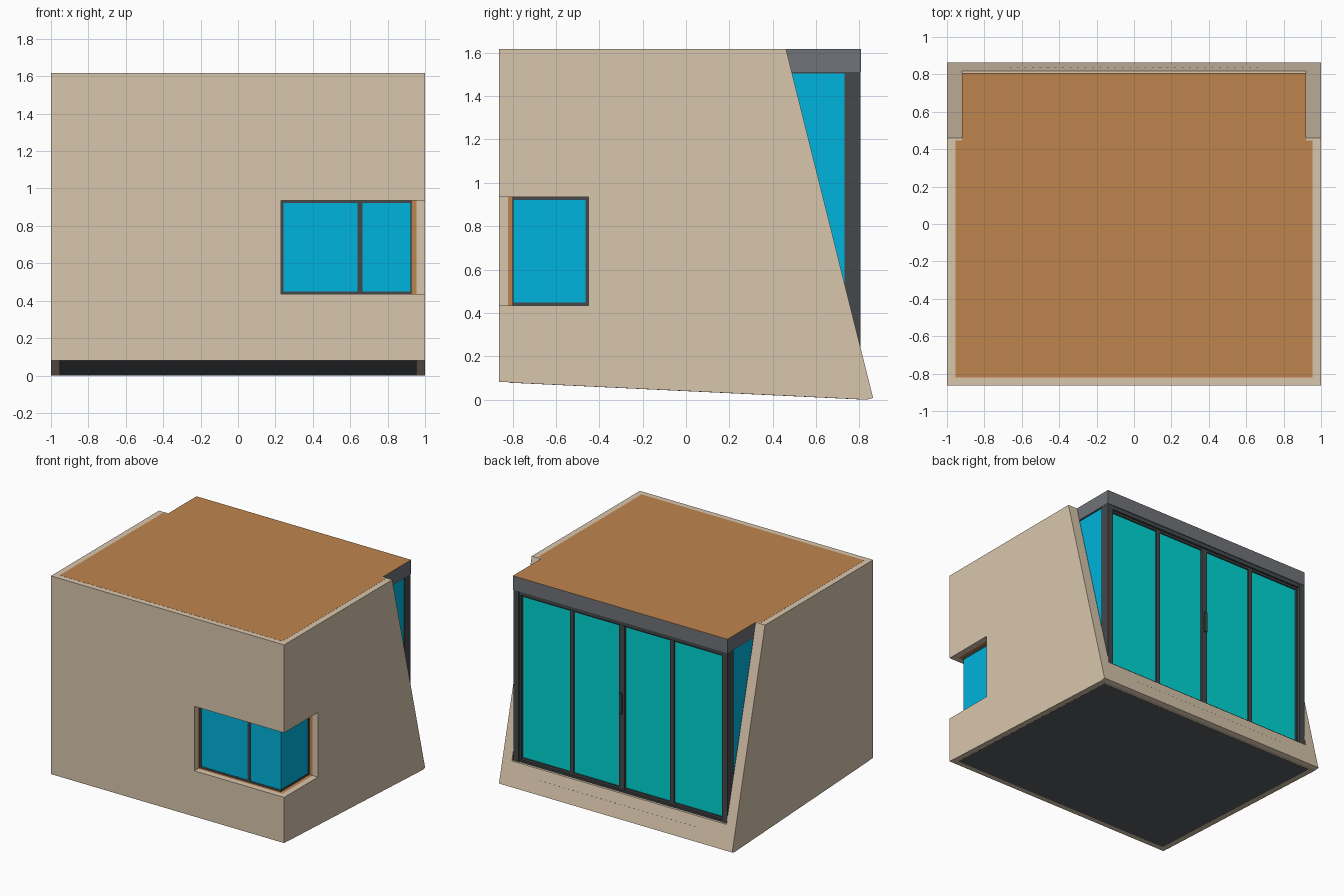
import bpy, bmesh, math
from mathutils import Vector

cube = bpy.data.objects.get("Cube")
if cube:
    bpy.data.objects.remove(cube, do_unlink=True)


def material(name, rgb):
    """Flat material from 0-255 sRGB values, stored linear."""
    lin = [c / 255 / 12.92 if c < 11 else ((c / 255 + 0.055) / 1.055) ** 2.4 for c in rgb]
    m = bpy.data.materials.new(name)
    m.use_nodes = True
    m.diffuse_color = (*lin, 1)
    bsdf = m.node_tree.nodes["Principled BSDF"]
    bsdf.inputs["Base Color"].default_value = (*lin, 1)
    bsdf.inputs["Roughness"].default_value = 0.8
    return m


TAN = material("tan_render", (217, 198, 173))
TIMBER = material("timber_core", (191, 132, 78))
BLUE = material("blue_glass", (0, 180, 221))
TEAL = material("teal_glass", (0, 214, 212))
FRAME = material("dark_frame", (69, 73, 75))
HEADER = material("grey_fascia", (112, 115, 120))
UNDER = material("charcoal_underside", (92, 95, 98))


def finish(name, bm, *mats):
    bmesh.ops.recalc_face_normals(bm, faces=bm.faces)
    me = bpy.data.meshes.new(name)
    bm.to_mesh(me)
    bm.free()
    for m in mats:
        me.materials.append(m)
    ob = bpy.data.objects.new(name, me)
    bpy.context.collection.objects.link(ob)
    return ob


def prism(name, pts, axis, a, b, *mats):
    """Extrude a profile along x (points are y,z) or y (points are x,z)."""
    bm = bmesh.new()
    place = (lambda p, t: (t, p[0], p[1])) if axis == "x" else (lambda p, t: (p[0], t, p[1]))
    face = bm.faces.new([bm.verts.new(place(p, a)) for p in pts])
    geo = bmesh.ops.extrude_face_region(bm, geom=[face])["geom"]
    move = Vector(place((0, 0), b - a))
    bmesh.ops.translate(bm, vec=move, verts=[v for v in geo if isinstance(v, bmesh.types.BMVert)])
    return finish(name, bm, *mats)


def boxes(name, mat, *spans):
    """One object made of boxes, each (x0, x1, y0, y1, z0, z1)."""
    bm = bmesh.new()
    for x0, x1, y0, y1, z0, z1 in spans:
        vs = bmesh.ops.create_cube(bm, size=1)["verts"]
        for v in vs:
            v.co = ((x0 + x1) / 2 + v.co.x * (x1 - x0),
                    (y0 + y1) / 2 + v.co.y * (y1 - y0),
                    (z0 + z1) / 2 + v.co.z * (z1 - z0))
    return finish(name, bm, mat)


# Main dimensions
TOP = 1.617
YF, YB = -0.863, 0.863          # front and back at the base
YT = 0.461                      # back of the side walls at the top
OUT, MID, INN = 1.0, 0.955, 0.92  # wall layers in x
YM, YI = -0.82, -0.785          # front wall layers in y
WX, WY, WZ0, WZ1 = 0.23, -0.45, 0.435, 0.935  # corner window opening
YE = 0.447                      # where the roof deck narrows


def base_z(y):
    return 0.081 * (0.835 - y) / (0.835 - YF)


def slope_y(z):
    return YB - (YB - YT) * (z - 0.008) / (TOP - 0.008)


def side_profile(y0, notch):
    pts = [(y0, base_z(y0)), (0.835, 0), (YB, 0.008), (YT, TOP), (y0, TOP)]
    if notch:
        pts += [(y0, WZ1), (WY, WZ1), (WY, WZ0), (y0, WZ0)]
    return pts


def front_profile(x):
    return [(-x, 0.081), (x, 0.081), (x, WZ0), (WX, WZ0),
            (WX, WZ1), (x, WZ1), (x, TOP), (-x, TOP)]


# Side walls: rendered outer skin and timber core with rendered back ends
for side, s in (("left", 1), ("right", -1)):
    prism(side + "_wall_skin", side_profile(YM, s > 0), "x", s * MID, s * OUT, TAN)
    core = prism(side + "_wall_core", side_profile(YI, s > 0), "x", s * INN, s * MID, TIMBER, TAN)
    for p in core.data.polygons:
        p.material_index = int(p.center.y > 0.4 or p.normal.z < -0.9 and p.center.z < 0.2)
    boxes(side + "_wall_end_cap", TAN,
          (*sorted((s * INN, s * MID)), YE, YT, TOP - 0.0005, TOP + 0.0008))

# Front wall, notched at the window corner
prism("front_wall_skin", front_profile(OUT), "y", YF, YM, TAN)
prism("front_wall_core", front_profile(MID), "y", YM, YI, TIMBER)

# Floor with a sloping underside, and the raking sill below the doors
prism("floor", [(YM, base_z(YM) - 0.0005), (0.81, base_z(0.81) - 0.0005), (0.81, 0.15), (YM, 0.15)],
      "x", -MID, MID, UNDER)
Z0, Z1 = 0.187, 1.51            # bottom and top of the glazing
prism("back_sill", [(0.81, base_z(0.81)), (0.835, 0), (YB, 0.008),
                    (slope_y(Z0), Z0), (0.70, Z0), (0.70, 0.1), (0.81, 0.1)],
      "x", -INN, INN, TAN)

# Roof deck and fascia above the doors
boxes("roof_deck", TIMBER, (-MID, MID, YM, YE, 1.56, TOP + 0.0008))
boxes("roof_deck_back", TIMBER, (-INN, INN, YE, 0.806, TOP - 0.001, TOP + 0.0008))
boxes("door_fascia", HEADER, (-INN, INN, 0.44, 0.806, 1.51, TOP - 0.0005))

# Corner window: glass block meeting glass to glass, with slim frame plates
GX, GY, T = 0.925, -0.797, 0.014
boxes("corner_window_glass", BLUE, (WX, GX, GY, WY, WZ0, WZ1))
boxes("corner_window_front_frame", FRAME,
      (WX, GX, GY - 0.003, GY + 0.005, WZ0, WZ0 + T),
      (WX, GX, GY - 0.003, GY + 0.005, WZ1 - T, WZ1),
      (WX, WX + T, GY - 0.003, GY + 0.005, WZ0, WZ1),
      (0.64, 0.665, GY - 0.003, GY + 0.005, WZ0, WZ1))
boxes("corner_window_side_frame", FRAME,
      (GX - 0.004, GX + 0.003, GY - 0.003, WY, WZ0, WZ0 + T),
      (GX - 0.004, GX + 0.003, GY - 0.003, WY, WZ1 - T, WZ1),
      (GX - 0.004, GX + 0.003, WY - T, WY, WZ0, WZ1))

# Side lights between the raking walls and the corner posts
for side, s in (("left", 1), ("right", -1)):
    boxes(side + "_side_glass", BLUE, (*sorted((s * 0.89, s * 0.912)), 0.42, 0.74, Z0, Z1))
    boxes(side + "_side_glass_rail", FRAME,
          (*sorted((s * 0.885, s * 0.916)), 0.44, 0.74, Z1 - 0.006, Z1 + 0.002))

# Door surround: corner posts, head and threshold
boxes("door_surround", FRAME,
      (-0.918, -0.872, 0.73, 0.804, Z0, Z1), (0.872, 0.918, 0.73, 0.804, Z0, Z1),
      (-0.88, 0.88, 0.73, 0.80, Z1 - 0.03, Z1), (-0.88, 0.88, 0.73, 0.80, Z0, Z0 + 0.012))

# Four glazed door leaves, each with its own slim frame
EDGES = (-0.875, -0.43, 0.0, 0.43, 0.875)
for i, (a, b) in enumerate(zip(EDGES, EDGES[1:]), 1):
    la = 0.024 if a == 0 else 0.016
    lb = 0.024 if b == 0 else 0.016
    boxes(f"door_leaf_frame_{i}", FRAME,
          (a, a + la, 0.74, 0.785, Z0 + 0.01, Z1 - 0.02),
          (b - lb, b, 0.74, 0.785, Z0 + 0.01, Z1 - 0.02),
          (a, b, 0.745, 0.784, Z0 + 0.01, Z0 + 0.028),
          (a, b, 0.745, 0.784, Z1 - 0.045, Z1 - 0.02))
    boxes(f"door_leaf_glass_{i}", TEAL, (a + 0.01, b - 0.01, 0.755, 0.772, Z0 + 0.02, Z1 - 0.03))

# Pull handle on two stand-offs
boxes("door_handle", FRAME, (-0.01, 0.01, 0.792, 0.805, 0.79, 0.95),
      (-0.01, 0.01, 0.78, 0.795, 0.82, 0.84), (-0.01, 0.01, 0.78, 0.795, 0.90, 0.92))

# Row of drainage holes along the sill, as small dark plates
bm = bmesh.new()
ZH, DZ, DX = 0.11, 0.003, 0.005
for i in range(34):
    x = -0.66 + i * 0.04
    bm.faces.new([bm.verts.new((x + dx, slope_y(ZH + dz) + 0.001, ZH + dz)) for dx, dz in
                  ((-DX, -DZ), (-DX, DZ), (DX, DZ), (DX, -DZ))])
bm.normal_update()
bmesh.ops.reverse_faces(bm, faces=[f for f in bm.faces if f.normal.y < 0])
me = bpy.data.meshes.new("drainage_holes")
bm.to_mesh(me)
bm.free()
me.materials.append(FRAME)
bpy.context.collection.objects.link(bpy.data.objects.new("drainage_holes", me))
